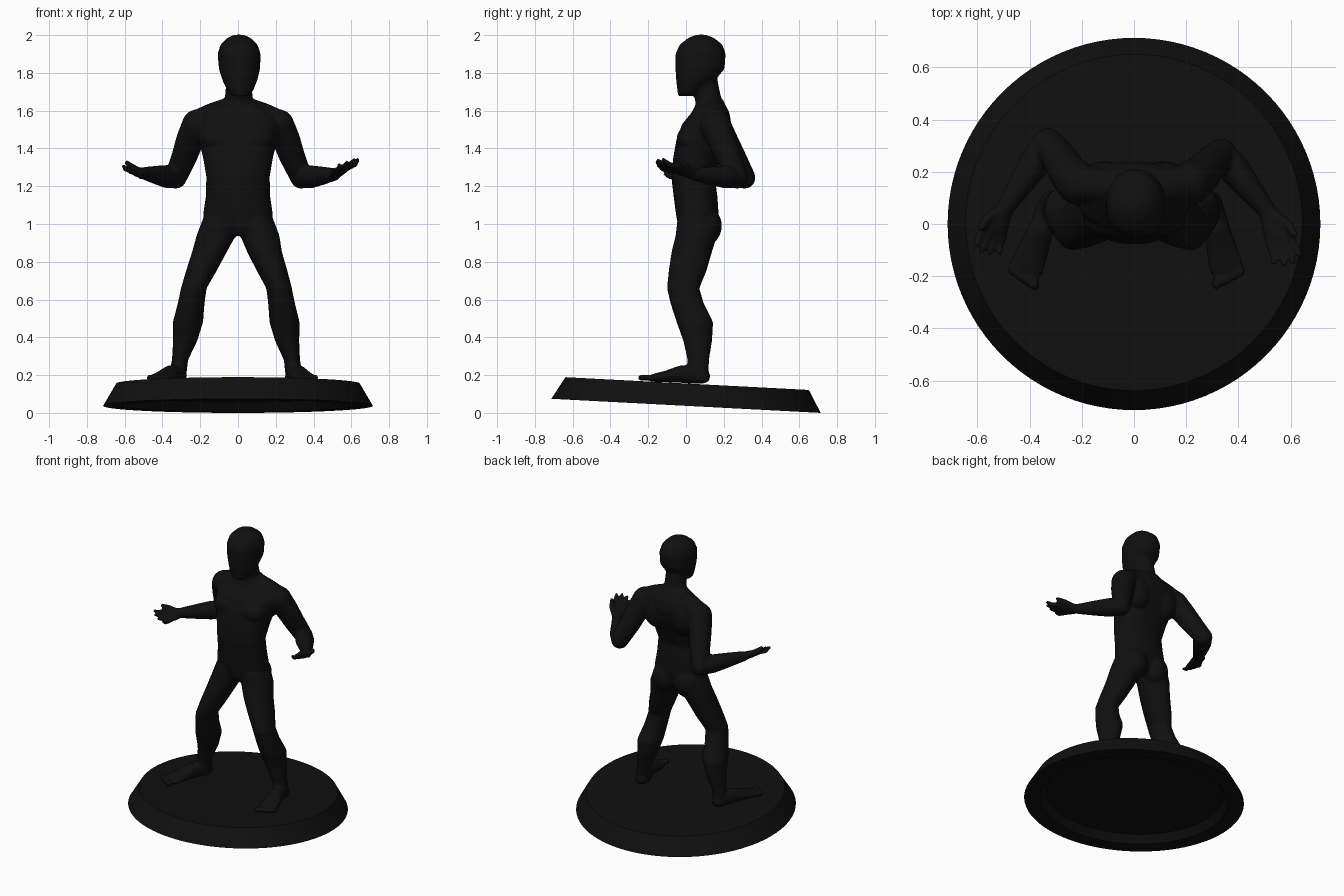
import bpy, bmesh, math
from mathutils import Vector, Matrix

if "Cube" in bpy.data.objects:
    bpy.data.objects.remove(bpy.data.objects["Cube"])

def material(name, rgb):
    m = bpy.data.materials.new(name)
    m.diffuse_color = (*rgb, 1)
    m.use_nodes = True
    m.node_tree.nodes["Principled BSDF"].inputs["Base Color"].default_value = m.diffuse_color
    return m

black = material("matte_black", (0.005, 0.005, 0.005))
pale = material("pale_grey", (0.8, 0.8, 0.8))
UP = Vector((0, 0, 1))
RIGHT = Vector((1, 0, 0))

def loft(bm, stations, side=RIGHT, axis=None, n=28, power=2.0):
    """Closed tube through stations (x, y, z, half width, half depth)."""
    pts = [Vector(s[:3]) for s in stations]
    rings = []
    for i, s in enumerate(stations):
        t = axis or (pts[min(i + 1, len(pts) - 1)] - pts[max(i - 1, 0)]).normalized()
        u = (side - t * side.dot(t)).normalized()
        v = t.cross(u)
        ring = []
        for k in range(n):
            c, d = math.cos(math.tau * k / n), math.sin(math.tau * k / n)
            c = math.copysign(abs(c) ** (2 / power), c)
            d = math.copysign(abs(d) ** (2 / power), d)
            ring.append(bm.verts.new(pts[i] + u * c * s[3] + v * d * s[4]))
        rings.append(ring)
    for a, b in zip(rings, rings[1:]):
        for k in range(n):
            bm.faces.new((a[k], a[(k + 1) % n], b[(k + 1) % n], b[k]))
    bm.faces.new(rings[0][::-1])
    bm.faces.new(rings[-1])

def ball(bm, loc, radii):
    mat = Matrix.Translation(loc) @ Matrix.Diagonal((*radii, 1))
    bmesh.ops.create_uvsphere(bm, u_segments=24, v_segments=14, radius=1, matrix=mat)

def limb(bm, pts, radii):
    """Round tube with domed ends."""
    loft(bm, [(*p, r, r) for p, r in zip(pts, radii)], side=RIGHT if abs((Vector(pts[-1]) - Vector(pts[0])).normalized().x) < 0.8 else UP)
    for i in (0, -1):
        ball(bm, pts[i], (radii[i],) * 3)

def hand(bm, wrist, tip, tilt, s):
    w, t = Vector(wrist), Vector(tip)
    d = t - w
    a = d.normalized().cross(UP).normalized() * -s     # towards the thumb
    if a.x * s < 0:
        a = -a
    a = (a + UP * tilt).normalized()
    up = a.cross(d.normalized())
    up = up if up.z > 0 else -up
    # palm
    loft(bm, [(*(w + d * f), hw, ht) for f, hw, ht in
              ((-.12, .033, .029), (.12, .038, .027), (.32, .05, .024), (.52, .052, .02), (.6, .046, .014))], side=a)
    # fingers
    for k, length in enumerate((.9, 1.0, 1.03, .96)):
        o = (k - 1.5) * .027
        limb(bm, [w + d * .5 + a * o, w + d * .78 + a * o * 1.2 - up * .004,
                  w + d * length + a * o * 1.3 + up * .012], (.015, .0145, .011))
    # thumb
    limb(bm, [w + d * .15 + a * .025, w + d * .38 + a * .058 + up * .012,
              w + d * .6 + a * .07 + up * .026], (.021, .018, .013))

bm = bmesh.new()
# torso
loft(bm, [(0, .06, .94, .09, .08), (0, .06, .98, .165, .10), (0, .06, 1.05, .185, .113),
          (0, .05, 1.15, .170, .116), (0, .037, 1.25, .168, .115), (0, .06, 1.35, .185, .128),
          (0, .09, 1.45, .21, .14), (0, .11, 1.53, .22, .13), (0, .13, 1.59, .18, .10),
          (0, .13, 1.63, .12, .08), (0, .13, 1.66, .085, .065)], axis=UP, power=2.3)
# neck
loft(bm, [(0, .14, 1.54, .10, .09), (.003, .12, 1.65, .075, .071),
          (.005, .105, 1.72, .07, .07), (.005, .09, 1.8, .07, .07)], axis=UP)
# head with a plain covered face
loft(bm, [(.012, -.008, 1.677, .035, .034), (.012, .015, 1.70, .066, .06), (.01, .05, 1.76, .092, .102),
          (.008, .074, 1.82, .109, .130), (.006, .077, 1.90, .114, .133), (.005, .08, 1.95, .098, .113),
          (.005, .08, 1.985, .062, .068), (.005, .08, 2.002, .025, .025)], axis=UP, power=2.15)

ARMS = {-1: dict(elbow=(-.33, .31, 1.245), wrist=(-.495, .06, 1.268), tip=(-.57, -.105, 1.275), tilt=.45),
        1: dict(elbow=(.335, .27, 1.245), wrist=(.51, .05, 1.262), tip=(.595, -.15, 1.32), tilt=.25)}
LEG = [(.095, .06, 1.03, .09, .105), (.115, .055, .94, .104, .11), (.152, .03, .85, .092, .107),
       (.195, .008, .75, .081, .10), (.234, -.015, .66, .068, .086), (.248, .006, .58, .071, .088),
       (.265, .047, .48, .080, .097), (.28, .062, .38, .064, .076), (.307, .065, .28, .043, .057),
       (.318, .062, .21, .046, .058), (.32, .062, .165, .046, .056)]

for s, arm in ARMS.items():
    # chest and seat muscles
    ball(bm, (s * .09, .025, 1.45), (.105, .075, .075))
    ball(bm, (s * .085, .11, .99), (.09, .08, .10))
    ball(bm, (s * .11, .17, 1.48), (.10, .07, .12))
    # sloping shoulder and upper arm
    sh, el, wr = Vector((s * .215, .155, 1.525)), Vector(arm["elbow"]), Vector(arm["wrist"])
    limb(bm, [(s * .05, .14, 1.61), (s * .13, .145, 1.575), sh], (.06, .068, .078))
    bulge = Vector((s * .012, 0, 0))
    limb(bm, [sh, sh.lerp(el, .3) + bulge * .5, sh.lerp(el, .6), el], (.082, .074, .068, .058))
    # forearm and hand
    limb(bm, [el, el.lerp(wr, .28), el.lerp(wr, .6), wr], (.055, .061, .05, .034))
    hand(bm, wr, arm["tip"], arm["tilt"], s)
    # leg
    k = 1.0 if s < 0 else .93
    loft(bm, [(s * x * (k if z < .9 else 1), y, z, rx, ry) for x, y, z, rx, ry in LEG], axis=UP)
    # foot
    heel = Vector((s * .31 * k, .10, 0))
    toe = Vector((-.42, -.19, 0)) if s < 0 else Vector((.36, -.19, 0))
    loft(bm, [(*(heel.lerp(toe, f).xy), z, hw, hh) for f, z, hw, hh in
              ((-.07, .185, .025, .022), (.0, .19, .042, .036), (.18, .205, .047, .052), (.45, .205, .05, .046),
               (.7, .193, .06, .031), (.92, .186, .066, .022), (.99, .184, .058, .016))])
    # toes
    fwd = (toe - heel).normalized()
    across = fwd.cross(UP) * (1 if s < 0 else -1)      # little toe to big toe
    if across.x * s > 0:
        across = -across
    for i in range(5):
        p = toe + across * (i - 2) * .026 + fwd * (.002 + i * .006)
        ball(bm, (p.x, p.y, .186), (.014 + i * .001, .024, .017))

bmesh.ops.recalc_face_normals(bm, faces=bm.faces)
raw = bpy.data.meshes.new("body_parts")
bm.to_mesh(raw)
bm.free()
src = bpy.data.objects.new("body_parts", raw)
bpy.context.collection.objects.link(src)

# fuse the parts into one smooth skin
rem = src.modifiers.new("fuse", 'REMESH')
rem.mode, rem.voxel_size = 'VOXEL', .008
smo = src.modifiers.new("soften", 'SMOOTH')
smo.factor, smo.iterations = .5, 6
dg = bpy.context.evaluated_depsgraph_get()
skin = bpy.data.meshes.new_from_object(src.evaluated_get(dg))
skin.name = "figure"
bpy.data.objects.remove(src)

# plain pale stripe cut into the front of the torso
bm = bmesh.new()
bm.from_mesh(skin)
def front():
    return [f for f in bm.faces if f.normal.y < 0 and abs(f.calc_center_median().x) < .08
            and 1.15 < f.calc_center_median().z < 1.62]
for co, no in (((-.034, 0, 0), RIGHT), ((.034, 0, 0), RIGHT), ((0, 0, 1.22), UP), ((0, 0, 1.56), UP)):
    fs = front()
    geom = fs + list({e for f in fs for e in f.edges}) + list({v for f in fs for v in f.verts})
    bmesh.ops.bisect_plane(bm, geom=geom, plane_co=co, plane_no=no)
bm.normal_update()
for f in bm.faces:
    c = f.calc_center_median()
    f.material_index = int(f.normal.y < 0 and abs(c.x) < .034 and 1.22 < c.z < 1.56)
    f.smooth = True
bm.to_mesh(skin)
bm.free()
skin.materials.clear()
skin.materials.append(black)
skin.materials.append(pale)
bpy.context.collection.objects.link(bpy.data.objects.new("figure", skin))

# tilted round base with a hollow underside
bm = bmesh.new()
prof = [(0, .05), (.57, .05), (.61, 0), (.714, 0), (.645, .118), (0, .118)]
vs = [bm.verts.new((r, 0, z)) for r, z in prof]
es = [bm.edges.new(p) for p in zip(vs, vs[1:])]
bmesh.ops.spin(bm, geom=vs + es, cent=(0, 0, 0), axis=UP, angle=math.tau, steps=96)
bmesh.ops.remove_doubles(bm, verts=bm.verts, dist=1e-4)
bmesh.ops.recalc_face_normals(bm, faces=bm.faces)
for f in bm.faces:
    f.smooth = True
mesh = bpy.data.meshes.new("round_base")
bm.to_mesh(mesh)
bm.free()
mesh.set_sharp_from_angle(angle=math.radians(30))
mesh.materials.append(black)
base = bpy.data.objects.new("round_base", mesh)
base.rotation_euler.x = math.radians(-3)
base.location.z = .714 * math.sin(math.radians(3))
bpy.context.collection.objects.link(base)
